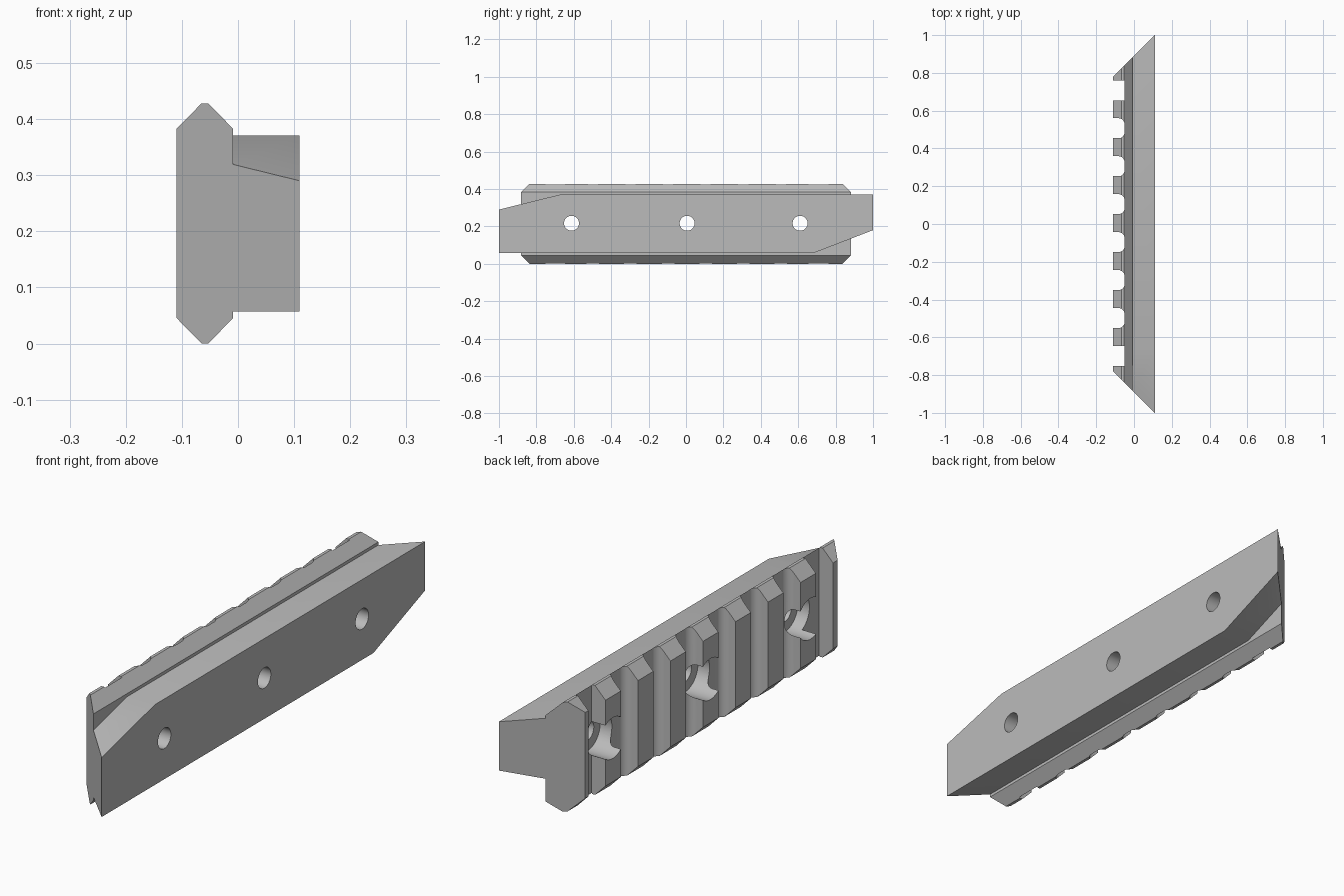
import bpy, bmesh, math
from mathutils import Matrix, Vector

cube = bpy.data.objects.get("Cube")
if cube:
    bpy.data.objects.remove(cube, do_unlink=True)

metal = bpy.data.materials.new("grey metal")
metal.use_nodes = True
metal.diffuse_color = (0.5, 0.5, 0.5, 1)
metal.node_tree.nodes["Principled BSDF"].inputs["Base Color"].default_value = (0.5, 0.5, 0.5, 1)


def make_object(name, bm):
    bmesh.ops.recalc_face_normals(bm, faces=bm.faces)
    mesh = bpy.data.meshes.new(name)
    bm.to_mesh(mesh)
    bm.free()
    mesh.materials.append(metal)
    obj = bpy.data.objects.new(name, mesh)
    bpy.context.collection.objects.link(obj)
    return obj


def extrude(bm, points, offset):
    face = bm.faces.new([bm.verts.new(p) for p in points])
    moved = bmesh.ops.extrude_face_region(bm, geom=[face])["geom"]
    bmesh.ops.translate(bm, vec=offset, verts=[v for v in moved if isinstance(v, bmesh.types.BMVert)])


def mitre_ends(bm):
    for side in (-1, 1):
        cut = bmesh.ops.bisect_plane(bm, geom=bm.verts[:] + bm.edges[:] + bm.faces[:],
                                     plane_co=(0, side * 0.89, 0), plane_no=(-1, side, 0),
                                     clear_outer=True)
        rim = [e for e in cut["geom_cut"] if isinstance(e, bmesh.types.BMEdge)]
        bmesh.ops.contextual_create(bm, geom=rim)


def boolean(obj, other, operation):
    mod = obj.modifiers.new(operation.lower(), "BOOLEAN")
    mod.operation, mod.solver, mod.object = operation, "EXACT", other
    bpy.context.view_layer.objects.active = obj
    bpy.ops.object.modifier_apply(modifier=mod.name)
    bpy.data.objects.remove(other, do_unlink=True)


def cylinder(bm, radius, x0, x1, y, z):
    place = Matrix.Translation(((x0 + x1) / 2, y, z)) @ Matrix.Rotation(math.pi / 2, 4, "Y")
    bmesh.ops.create_cone(bm, cap_ends=True, segments=48, radius1=radius, radius2=radius,
                          depth=x1 - x0, matrix=place)


MID = 0.214

# Rail with bevelled upper and lower edges
bm = bmesh.new()
upper = [(-0.11, 0.168), (-0.065, 0.214), (-0.053, 0.214), (-0.009, 0.169), (0.03, 0.1)]
outline = upper[:4] + [(-0.009, -0.169), (-0.053, -0.214), (-0.065, -0.214), (-0.11, -0.168)]
extrude(bm, [(x, -1.2, MID + z) for x, z in outline], Vector((0, 2.4, 0)))
mitre_ends(bm)
rail = make_object("accessory_rail", bm)

# Mounting base with one sloped corner at each end
bm = bmesh.new()
side = [(-1, 0.057), (0.68, 0.057), (1, 0.18), (1, 0.371), (-0.67, 0.371), (-1, 0.29)]
extrude(bm, [(-0.009, y, z) for y, z in side], Vector((0.119, 0, 0)))
mitre_ends(bm)
boolean(rail, make_object("mounting_base", bm), "UNION")

# Cross slots, rounded at the bottom except for the outermost pair
bm = bmesh.new()
HALF, FLOOR, ROUND = 0.053, -0.05, 0.032
for i in range(8):
    y = 0.0045 + (i - 3.5) * 0.201
    r = 0.0 if i in (0, 7) else ROUND
    corner = [(FLOOR, HALF)]
    if r:
        corner = [(FLOOR - r + r * math.cos(a), HALF - r + r * math.sin(a))
                  for a in (k * math.pi / 16 for k in range(9))]
    half = corner + [(-0.2, HALF)]
    loop = half + [(x, -d) for x, d in reversed(half)]
    extrude(bm, [(x, y + d, -0.1) for x, d in loop], Vector((0, 0, 0.7)))
boolean(rail, make_object("slot_cutter", bm), "DIFFERENCE")

# Bolt holes with wide counterbores on the slotted side
for radius, x0, x1 in ((0.08, -0.2, 0.0), (0.04, -0.3, 0.3)):
    bm = bmesh.new()
    for y in (-0.612, 0.006, 0.61):
        cylinder(bm, radius, x0, x1, y, 0.217)
    boolean(rail, make_object("hole_cutter", bm), "DIFFERENCE")

# Single material and crisp edges
rail.data.materials.clear()
rail.data.materials.append(metal)
for poly in rail.data.polygons:
    poly.material_index = 0
bpy.ops.object.select_all(action="DESELECT")
rail.select_set(True)
bpy.context.view_layer.objects.active = rail
bpy.ops.object.shade_smooth_by_angle(angle=math.radians(30))
